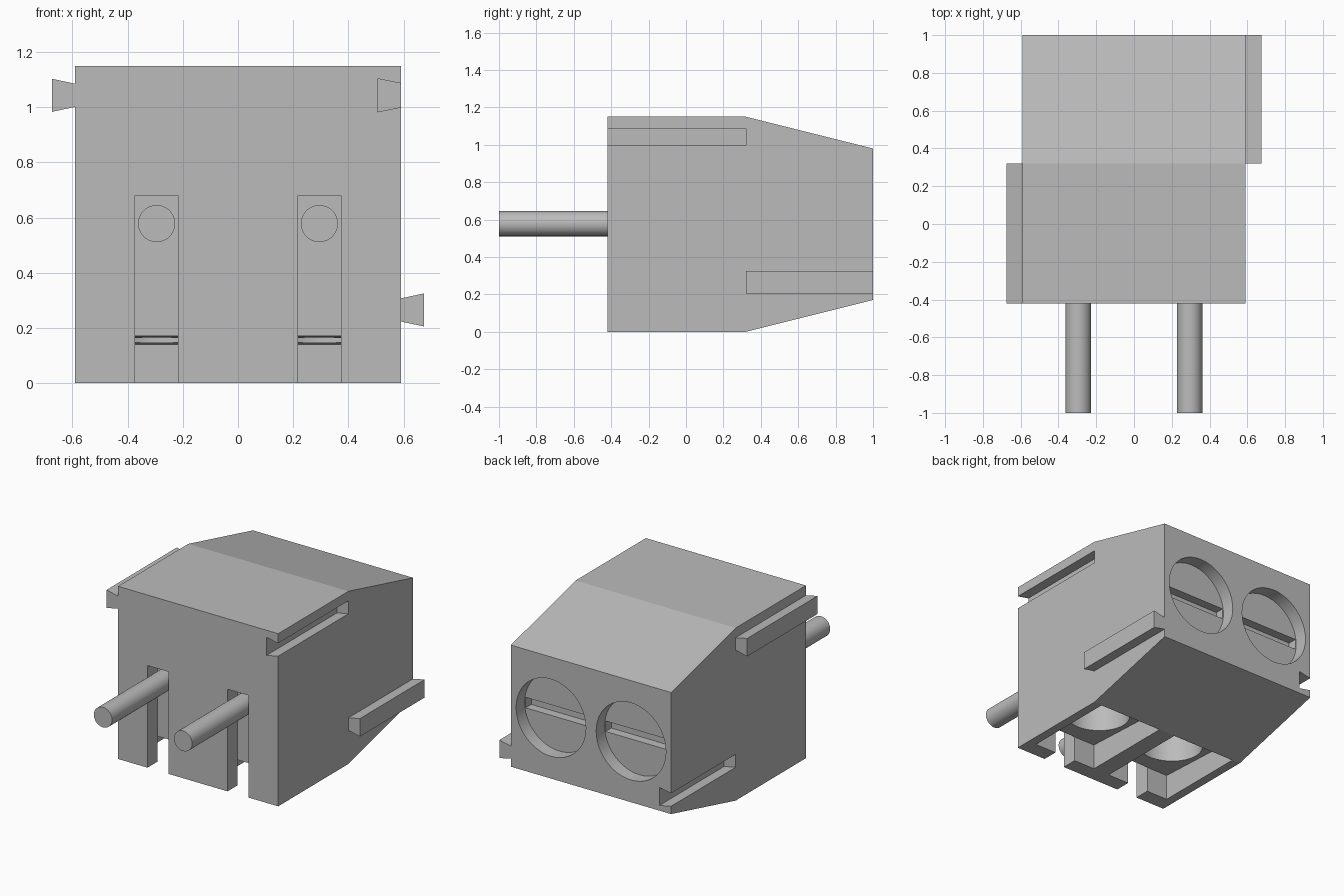
import bpy, bmesh, math
from mathutils import Matrix, Vector

cube = bpy.data.objects.get("Cube")
if cube:
    bpy.data.objects.remove(cube, do_unlink=True)

grey = bpy.data.materials.new("plain grey")
grey.use_nodes = True
grey.diffuse_color = (0.5, 0.5, 0.5, 1)
grey.node_tree.nodes["Principled BSDF"].inputs["Base Color"].default_value = (0.5, 0.5, 0.5, 1)

HALF, FRONT, BEND, BACK, TOP = 0.59, -0.42, 0.32, 1.0, 1.15
POLE_X, PIN_Z = 0.295, 0.578


def finish(name, bm):
    bmesh.ops.recalc_face_normals(bm, faces=bm.faces)
    mesh = bpy.data.meshes.new(name)
    bm.to_mesh(mesh)
    bm.free()
    mesh.materials.append(grey)
    obj = bpy.data.objects.new(name, mesh)
    bpy.context.collection.objects.link(obj)
    return obj


def prism(name, points, axis, start, end):
    """Extrude a profile along x (points are y, z) or y (points are x, z)."""
    bm = bmesh.new()
    verts = [bm.verts.new((start, a, b) if axis == "x" else (a, start, b)) for a, b in points]
    face = bm.faces.new(verts)
    moved = bmesh.ops.extrude_face_region(bm, geom=[face])["geom"]
    step = Vector((end - start, 0, 0) if axis == "x" else (0, end - start, 0))
    bmesh.ops.translate(bm, vec=step, verts=[v for v in moved if isinstance(v, bmesh.types.BMVert)])
    return finish(name, bm)


def box(name, x0, x1, y0, y1, z0, z1):
    return prism(name, [(x0, z0), (x1, z0), (x1, z1), (x0, z1)], "y", y0, y1)


def cylinder(name, radius, centre, length, axis):
    bm = bmesh.new()
    bmesh.ops.create_cone(bm, cap_ends=True, segments=48, radius1=radius, radius2=radius, depth=length)
    if axis == "y":
        bmesh.ops.rotate(bm, verts=bm.verts, matrix=Matrix.Rotation(math.pi / 2, 3, "X"))
    bmesh.ops.translate(bm, verts=bm.verts, vec=centre)
    return finish(name, bm)


def cut(target, cutter):
    mod = target.modifiers.new("cut", "BOOLEAN")
    mod.operation, mod.solver, mod.object = "DIFFERENCE", "EXACT", cutter
    bpy.context.view_layer.update()
    graph = bpy.context.evaluated_depsgraph_get()
    mesh = bpy.data.meshes.new_from_object(target.evaluated_get(graph))
    target.modifiers.clear()
    target.data = mesh
    bpy.data.objects.remove(cutter, do_unlink=True)


def dovetail(x_near, x_far, z, near, far):
    return [(x_near, z - near), (x_far, z - far), (x_far, z + far), (x_near, z + near)]


# Housing with chamfered back
housing = prism("housing", [(FRONT, 0), (BEND, 0), (BACK, 0.17), (BACK, 0.98),
                            (BEND, TOP), (FRONT, TOP)], "x", -HALF, HALF)

# Dovetail grooves and their matching ribs
UPPER, LOWER, EPS = 1.043, 0.265, 0.05
for side, z, y0, y1 in ((1, UPPER, FRONT - EPS, BEND), (-1, LOWER, BEND, BACK + EPS)):
    cut(housing, prism("groove_cutter", dovetail(side * (HALF + 0.02), side * (HALF - 0.085),
                                                 z, 0.039, 0.06), "y", y0, y1))
for name, side, z, y0, y1 in (("right_rib", -1, UPPER, FRONT, BEND), ("left_rib", 1, LOWER, BEND, BACK)):
    prism(name, dovetail(side * HALF, side * (HALF + 0.085), z, 0.042, 0.06), "y", y0, y1)

for side, label in ((1, "left"), (-1, "right")):
    x = side * POLE_X
    # Wire entry underneath, wire bore and front pin slot
    cut(housing, prism("entry_cutter", [(-0.316, -EPS), (0.318, -EPS), (0.318, 0.14), (-0.316, 0.17)],
                       "x", x - 0.235, x + 0.235))
    cut(housing, cylinder("bore_cutter", 0.2, (x, 0, 0.4), 0.6, "z"))
    cut(housing, box("slot_cutter", x - 0.078, x + 0.078, FRONT - EPS, -0.315, -EPS, 0.68))
    # Screw recess with driver slot in the head
    cut(housing, cylinder("recess_cutter", 0.257, (x, BACK, 0.575), 0.18, "y"))
    cut(housing, box("driver_cutter", x - 0.25, x + 0.25, 0.85, 0.95, 0.54, 0.61))
    # Solder pin
    cylinder(label + "_pin", 0.067, (x, -0.655, PIN_Z), 0.69, "y")

# Smooth round surfaces, crisp edges
bpy.ops.object.select_all(action="DESELECT")
for obj in bpy.context.collection.objects:
    if obj.type == "MESH" and (obj.name == "housing" or obj.name.endswith("_pin")):
        obj.select_set(True)
        bpy.context.view_layer.objects.active = obj
bpy.ops.object.shade_smooth_by_angle(angle=math.radians(12))
